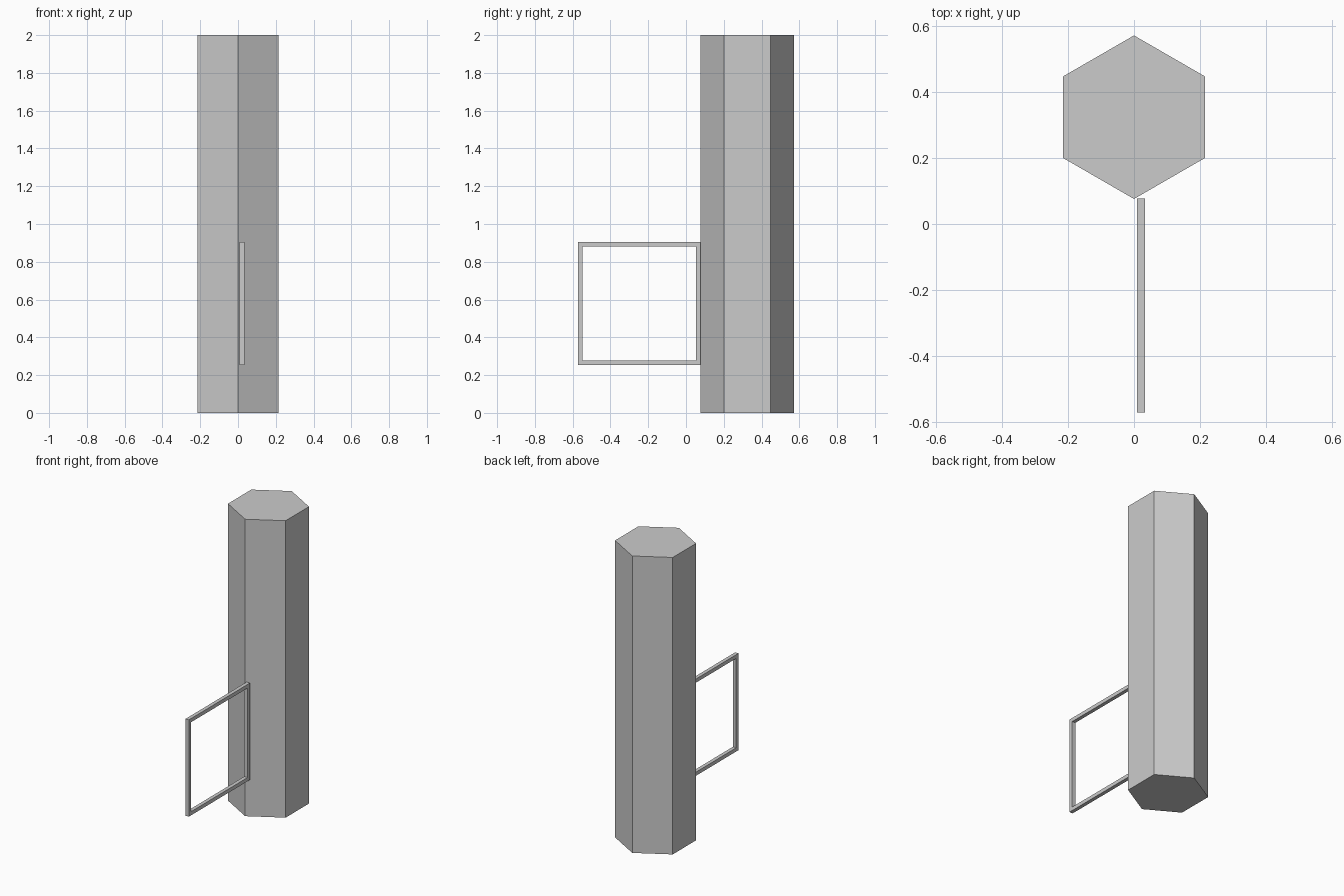
import bpy, bmesh, math
from mathutils import Matrix

cube = bpy.data.objects.get("Cube")
if cube:
    bpy.data.objects.remove(cube, do_unlink=True)

# One plain grey for the whole model
grey = bpy.data.materials.new("plain_grey")
grey.use_nodes = True
color = (0.6, 0.6, 0.6, 1)
grey.diffuse_color = color
grey.node_tree.nodes["Principled BSDF"].inputs["Base Color"].default_value = color


def finish(name, bm):
    bmesh.ops.recalc_face_normals(bm, faces=bm.faces)
    mesh = bpy.data.meshes.new(name)
    bm.to_mesh(mesh)
    bm.free()
    mesh.materials.append(grey)
    obj = bpy.data.objects.new(name, mesh)
    bpy.context.collection.objects.link(obj)
    return obj


# Hexagonal column, one edge towards the front
RADIUS, HEIGHT, CENTRE_Y = 0.248, 2.0, 0.324
bm = bmesh.new()
bmesh.ops.create_cone(bm, cap_ends=True, segments=6, radius1=RADIUS,
                      radius2=RADIUS, depth=HEIGHT)
# Put a corner on the y axis whatever the starting angle
corner = bm.verts[:][0].co
turn = math.pi / 2 - math.atan2(corner.y, corner.x)
bm.transform(Matrix.Translation((0, CENTRE_Y, HEIGHT / 2)) @ Matrix.Rotation(turn, 4, "Z"))
finish("hexagonal_column", bm)

# Open square frame: a square bar carried around a rectangle
BAR = 0.025
X0, X1 = 0.009, 0.034
Y0, Y1 = -0.572, 0.078
Z0, Z1 = 0.253, 0.905
bm = bmesh.new()
rings = []
for sy, sz in ((0, 0), (1, 0), (1, 1), (0, 1)):
    ring = []
    for x, inset in ((X0, 0), (X1, 0), (X1, BAR), (X0, BAR)):
        y = Y1 - inset if sy else Y0 + inset
        z = Z1 - inset if sz else Z0 + inset
        ring.append(bm.verts.new((x, y, z)))
    rings.append(ring)
for i in range(4):
    a, b = rings[i], rings[(i + 1) % 4]
    for j in range(4):
        k = (j + 1) % 4
        bm.faces.new((a[j], a[k], b[k], b[j]))
finish("side_frame", bm)
